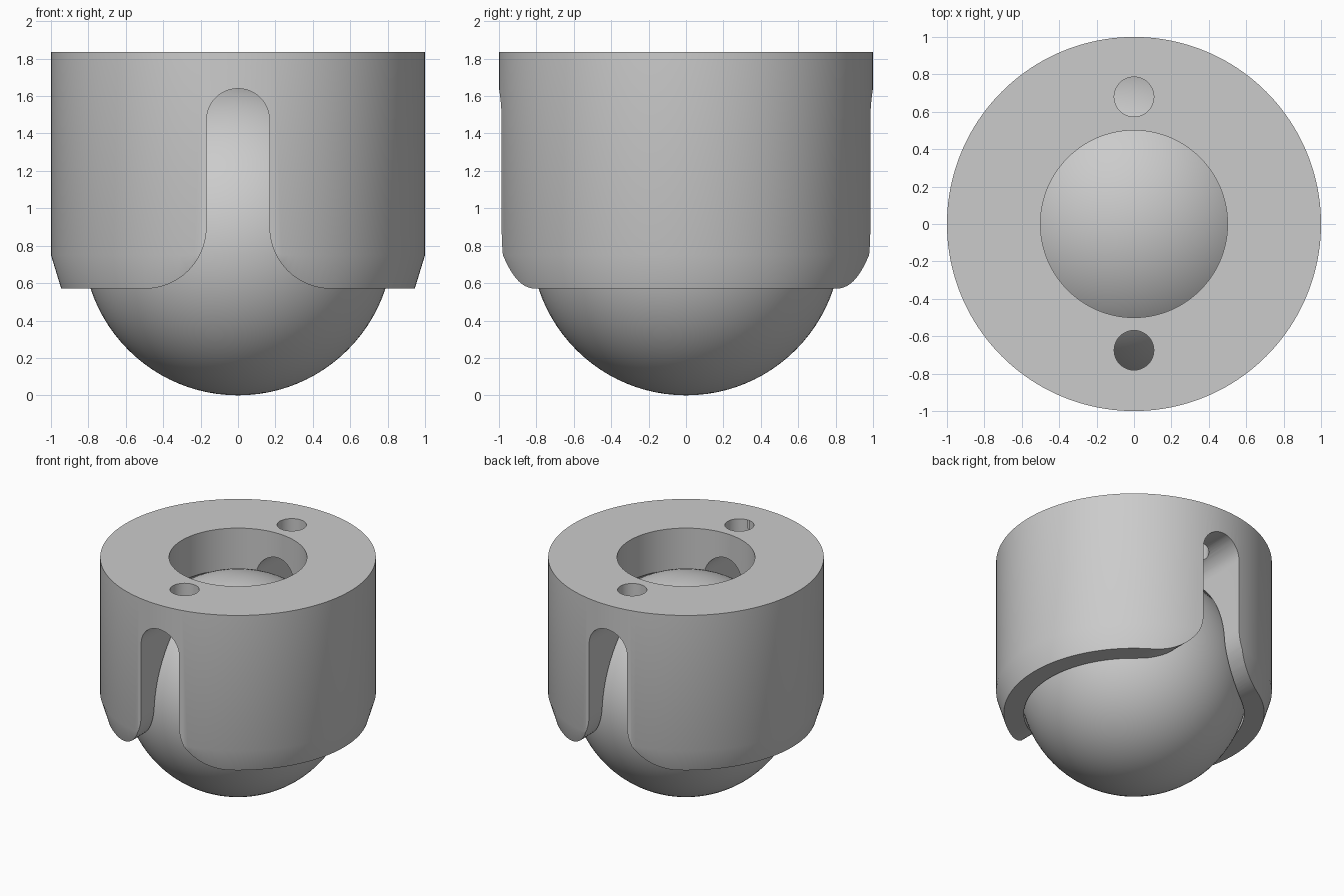
import bpy, bmesh, math

if "Cube" in bpy.data.objects:
    bpy.data.objects.remove(bpy.data.objects["Cube"])

BALL_R, BALL_Z = 0.83, 0.83      # ball size and centre height
CAV_R = 0.84                     # spherical socket around the ball
TOP, BOTTOM = 1.835, 0.57        # housing height range
SEG = 160

grey = bpy.data.materials.new("grey")
grey.diffuse_color = (0.6, 0.6, 0.6, 1)
grey.use_nodes = True
grey.node_tree.nodes["Principled BSDF"].inputs["Base Color"].default_value = grey.diffuse_color


def add_object(name, bm):
    bmesh.ops.recalc_face_normals(bm, faces=bm.faces)
    me = bpy.data.meshes.new(name)
    bm.to_mesh(me)
    bm.free()
    me.materials.append(grey)
    ob = bpy.data.objects.new(name, me)
    bpy.context.collection.objects.link(ob)
    return ob


def lathe(name, profile):
    """Closed (radius, z) profile turned around the z axis."""
    bm = bmesh.new()
    rings = []
    for i in range(SEG):
        a = 2 * math.pi * i / SEG
        rings.append([bm.verts.new((r * math.cos(a), r * math.sin(a), z)) for r, z in profile])
    n = len(profile)
    for i in range(SEG):
        p, q = rings[i], rings[(i + 1) % SEG]
        for j in range(n):
            k = (j + 1) % n
            bm.faces.new((p[j], q[j], q[k], p[k]))
    return add_object(name, bm)


def arc(cx, cz, r, a0, a1, n):
    angles = [math.radians(a0 + (a1 - a0) * i / n) for i in range(n + 1)]
    return [(cx + r * math.cos(a), cz + r * math.sin(a)) for a in angles]


def cut(target, cutter):
    mod = target.modifiers.new("cut", 'BOOLEAN')
    mod.operation, mod.solver, mod.object = 'DIFFERENCE', 'EXACT', cutter
    bpy.context.view_layer.objects.active = target
    bpy.ops.object.modifier_apply(modifier=mod.name)
    bpy.data.objects.remove(cutter)


def smooth(ob):
    bpy.ops.object.select_all(action='DESELECT')
    ob.select_set(True)
    bpy.context.view_layer.objects.active = ob
    bpy.ops.object.shade_smooth_by_angle(angle=math.radians(30))


# Housing: tapered foot, round socket inside, open bore at the top
low = math.degrees(math.asin((BOTTOM - BALL_Z) / CAV_R))
high = math.degrees(math.acos(0.5 / CAV_R))
housing = lathe("housing", [(0.5, TOP), (1, TOP), (1, 0.75), (0.945, BOTTOM)]
                + arc(0, BALL_Z, CAV_R, low, high, 32))

# Slot through front and back: round top, flared foot
half, flare = 0.168, 0.33
right = arc(half + flare, BOTTOM + flare, flare, 270, 180, 16)
left = [(-x, z) for x, z in reversed(right)]
outline = ([(half + flare, BOTTOM - 0.1)] + right
           + arc(0, 1.64 - half, half, 0, 180, 24) + left
           + [(-half - flare, BOTTOM - 0.1)])
bm = bmesh.new()
face = bm.faces.new([bm.verts.new((x, -1.2, z)) for x, z in outline])
ext = bmesh.ops.extrude_face_region(bm, geom=[face])
bmesh.ops.translate(bm, vec=(0, 2.4, 0),
                    verts=[v for v in ext["geom"] if isinstance(v, bmesh.types.BMVert)])
cut(housing, add_object("slot_cutter", bm))

# Screw holes down into the slot
for y in (-0.675, 0.68):
    bm = bmesh.new()
    bmesh.ops.create_cone(bm, cap_ends=True, segments=48, radius1=0.106, radius2=0.106, depth=0.6)
    bmesh.ops.translate(bm, vec=(0, y, 1.75), verts=bm.verts)
    cut(housing, add_object("hole_cutter", bm))
smooth(housing)

# Rolling ball
bm = bmesh.new()
bmesh.ops.create_uvsphere(bm, u_segments=96, v_segments=48, radius=BALL_R)
bmesh.ops.translate(bm, vec=(0, 0, BALL_Z), verts=bm.verts)
smooth(add_object("ball", bm))
